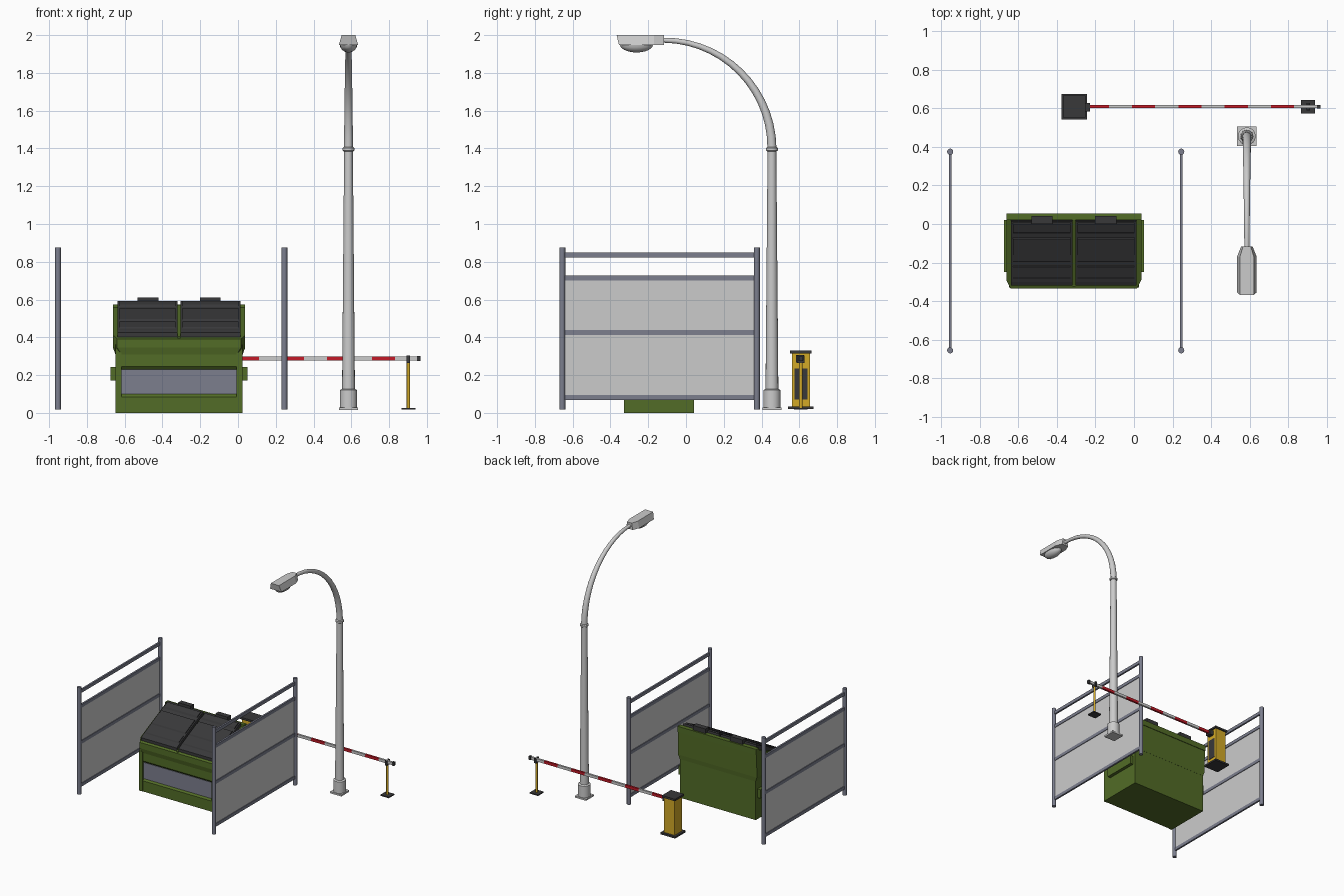
import bpy, bmesh, math

if "Cube" in bpy.data.objects:
    bpy.data.objects.remove(bpy.data.objects["Cube"])


def mat(name, r, g, b):
    m = bpy.data.materials.new(name)
    m.diffuse_color = (r, g, b, 1)
    m.use_nodes = True
    m.node_tree.nodes["Principled BSDF"].inputs["Base Color"].default_value = m.diffuse_color
    return m


green = mat("green_paint", 0.085, 0.15, 0.02)
dark = mat("dark_plastic", 0.04, 0.04, 0.042)
steel = mat("blue_grey_steel", 0.2, 0.21, 0.27)
yellow = mat("yellow_paint", 0.65, 0.40, 0.02)
red = mat("red_paint", 0.55, 0.01, 0.02)
white = mat("white_paint", 0.75, 0.75, 0.75)


def loft(name, loops, m=None, smooth=False):
    """Skin matching point loops and cap both ends."""
    bm = bmesh.new()
    rings = [[bm.verts.new(p) for p in lp] for lp in loops]
    n = len(rings[0])
    for a, b in zip(rings, rings[1:]):
        for i in range(n):
            bm.faces.new((a[i], a[(i + 1) % n], b[(i + 1) % n], b[i]))
    bm.faces.new(rings[0][::-1])
    bm.faces.new(rings[-1])
    bmesh.ops.recalc_face_normals(bm, faces=bm.faces)
    me = bpy.data.meshes.new(name)
    bm.to_mesh(me)
    bm.free()
    ob = bpy.data.objects.new(name, me)
    bpy.context.collection.objects.link(ob)
    if m:
        me.materials.append(m)
    if smooth:
        bpy.context.view_layer.objects.active = ob
        ob.select_set(True)
        bpy.ops.object.shade_smooth_by_angle(angle=math.radians(35))
        ob.select_set(False)
    return ob


def box(name, x0, x1, y0, y1, z0, z1, m=None):
    return loft(name, [[(x0, y0, z), (x1, y0, z), (x1, y1, z), (x0, y1, z)] for z in (z0, z1)], m)


def prism(name, prof, x0, x1, m=None):
    """Side profile (y, z) extruded along x."""
    return loft(name, [[(x, y, z) for y, z in prof] for x in (x0, x1)], m)


def lathe(name, x, y, prof, m=None, n=16, sx=1, sy=1):
    """Round part from (radius, z) pairs."""
    ang = [2 * math.pi * i / n for i in range(n)]
    return loft(name, [[(x + r * sx * math.cos(a), y + r * sy * math.sin(a), z) for a in ang]
                       for r, z in prof], m, True)


# Fence panels
for side, x in (("left", -0.953), ("right", 0.245)):
    for end, y in (("front", -0.655), ("back", 0.375)):
        lathe(f"{side}_fence_{end}_post", x, y, [(0.016, 0.018), (0.016, 0.876)], steel, 12)
    for i, z in enumerate((0.082, 0.425, 0.715, 0.835)):
        box(f"{side}_fence_rail_{i}", x - 0.007, x + 0.007, -0.65, 0.37, z - 0.013, z + 0.013, steel)
    box(f"{side}_fence_sheet", x - 0.002, x + 0.002, -0.645, 0.365, 0.08, 0.715)

# Dumpster body with recessed front
CX = -0.312
prism("dumpster_body", [(-0.325, 0), (-0.325, 0.085), (-0.312, 0.10), (-0.312, 0.23),
                        (-0.325, 0.245), (-0.325, 0.36), (0.042, 0.54), (0.042, 0)],
      CX - 0.337, CX + 0.337, green)
box("dumpster_front_panel", CX - 0.305, CX + 0.305, -0.316, -0.305, 0.10, 0.23, steel)

# Flared upper rim with chamfered front corners and sloping top
def rim_loop(hw, back, mid, front, fw, zf):
    pts = [(-hw, back), (hw, back), (hw, mid), (fw, front), (-fw, front), (-hw, mid)]
    return [(CX + x, y, zf(y)) for x, y in pts]


loft("dumpster_rim", [
    rim_loop(0.337, 0.043, -0.29, -0.326, 0.305, lambda y: 0.31),
    rim_loop(0.350, 0.046, -0.29, -0.334, 0.328, lambda y: 0.345),
    rim_loop(0.350, 0.050, -0.29, -0.334, 0.328, lambda y: 0.572 + (y - 0.05) * 0.47)], green)
box("dumpster_back_rim", CX - 0.35, CX + 0.35, 0.02, 0.054, 0.53, 0.575, green)

# Mirrored dumpster parts: corner posts, fork pockets, lids, ribs, hinges
def lid_z(y):
    return 0.425 + (y + 0.318) * 0.5


for side, s in (("left", -1), ("right", 1)):
    def span(a, b):
        return sorted((CX + s * a, CX + s * b))
    box(f"dumpster_{side}_corner_post", *span(0.305, 0.337), -0.328, -0.30, 0, 0.32, green)
    box(f"dumpster_{side}_fork_pocket", *span(0.33, 0.363), -0.25, 0.02, 0.172, 0.242, green)
    prism(f"dumpster_{side}_lid", [(-0.32, 0.402), (-0.32, 0.425), (-0.30, lid_z(-0.30) + 0.004),
                                   (0.015, lid_z(0.015)), (0.02, 0.56)],
          *span(0.008, 0.325), dark)
    for i, (a, b) in enumerate(((-0.285, -0.215), (-0.20, -0.07), (-0.05, 0.005))):
        prism(f"dumpster_{side}_lid_rib_{i}", [(a, lid_z(a) - 0.01), (a, lid_z(a)),
              (a + 0.008, lid_z(a) + 0.014), (b - 0.008, lid_z(b) + 0.006),
              (b, lid_z(b)), (b, lid_z(b) - 0.01)], *span(0.018, 0.315), dark)
    box(f"dumpster_{side}_hinge", *span(0.11, 0.22), 0.0, 0.042, 0.57, 0.612, dark)
box("dumpster_lid_divider", CX - 0.008, CX + 0.008, -0.325, 0.03, 0.36, 0.405, green)
prism("dumpster_lid_centre_bar", [(-0.325, 0.38), (-0.325, 0.402), (0.03, 0.575), (0.03, 0.55)],
      CX - 0.008, CX + 0.008, green)

# Street lamp pole
LX, LY = 0.585, 0.455
box("lamp_base_plate", LX - 0.05, LX + 0.05, LY - 0.05, LY + 0.05, 0.015, 0.028)
lathe("lamp_base", LX, LY, [(0.046, 0.026), (0.046, 0.12), (0.034, 0.127)])
lathe("lamp_pole", LX, LY, [(0.034, 0.12), (0.023, 1.40)])
lathe("lamp_collar", LX, LY, [(0.025, 1.385), (0.031, 1.39), (0.031, 1.402), (0.025, 1.408)])

# Lamp arm: tapered tube swept through a quarter circle
R, rings = 0.573, []
for k in range(15):
    t = math.radians(90 * k / 14)
    r = 0.024 - 0.011 * k / 14
    ring = []
    for i in range(16):
        a = 2 * math.pi * i / 16
        d = R + r * math.cos(a)
        ring.append((LX + r * math.sin(a), LY - R + d * math.cos(t), 1.40 + d * math.sin(t)))
    rings.append(ring)
loft("lamp_arm", rings, None, True)

# Lamp head and lens
def head_loop(w, neck, y0, z):
    return [(LX + x, y, z) for x, y in ((-w, y0), (w, y0), (w, -0.17), (neck, -0.117),
                                        (-neck, -0.117), (-w, -0.17))]


loft("lamp_head", [head_loop(0.051, 0.03, -0.355, 1.948), head_loop(0.036, 0.02, -0.367, 2.0)])
lathe("lamp_lens", LX, -0.262, [(math.cos(math.radians(a)), 1.95 - 0.042 * math.sin(math.radians(a)))
                                for a in (0, 20, 40, 60, 80)], None, 20, 0.046, 0.088)

# Barrier housing
BX, BY = -0.31, 0.608
box("barrier_base_plate", BX - 0.066, BX + 0.066, BY - 0.067, BY + 0.067, 0.02, 0.034, dark)
box("barrier_housing", BX - 0.048, BX + 0.048, BY - 0.048, BY + 0.048, 0.03, 0.316, yellow)
box("barrier_cap", BX - 0.058, BX + 0.058, BY - 0.057, BY + 0.057, 0.314, 0.33, dark)
box("barrier_door", BX + 0.046, BX + 0.051, BY - 0.034, BY + 0.034, 0.07, 0.235, dark)
box("barrier_arm_hub", BX + 0.045, -0.228, BY - 0.026, BY + 0.018, 0.266, 0.306, dark)

# Striped arm
x, i = -0.25, 0
while x < 0.94:
    x1 = -0.13 + 0.12 * i
    box(f"barrier_arm_stripe_{i}", x, x1, BY - 0.008, BY + 0.008, 0.277, 0.299, white if i % 2 else red)
    x, i = x1, i + 1
box("barrier_arm_tip", 0.948, 0.966, BY - 0.01, BY + 0.01, 0.274, 0.302, dark)

# Arm rest
SX = 0.902
box("arm_rest_foot", SX - 0.037, SX + 0.037, BY - 0.035, BY + 0.035, 0.018, 0.027, dark)
lathe("arm_rest_post", SX, BY, [(0.009, 0.025), (0.009, 0.268)], yellow, 12)
box("arm_rest_cradle", SX - 0.009, SX + 0.009, BY - 0.02, BY + 0.02, 0.265, 0.277, dark)
for name, s in (("front", -1), ("back", 1)):
    y = BY + s * 0.016
    box(f"arm_rest_{name}_prong", SX - 0.009, SX + 0.009, y - 0.004, y + 0.004, 0.27, 0.304, dark)
